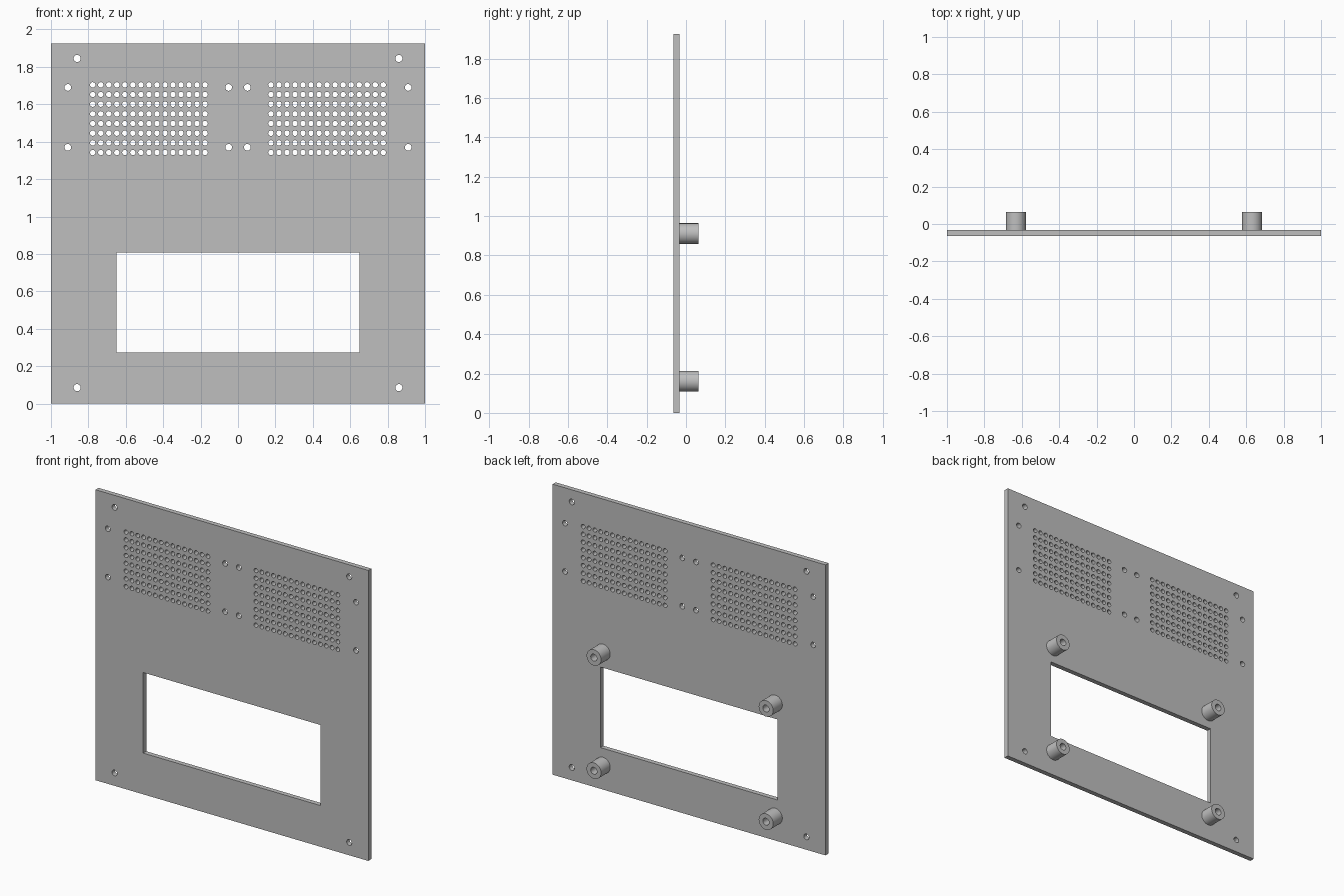
import bpy, bmesh, math

cube = bpy.data.objects.get("Cube")
if cube:
    bpy.data.objects.remove(cube, do_unlink=True)

grey = bpy.data.materials.new("plain_grey")
grey.use_nodes = True
colour = (0.52, 0.52, 0.52, 1)
grey.diffuse_color = colour
grey.node_tree.nodes["Principled BSDF"].inputs["Base Color"].default_value = colour

FRONT, BACK, TIP = -0.064, -0.032, 0.064


def circle(x, z, r, n):
    return [(x + r * math.cos(math.tau * i / n), z + r * math.sin(math.tau * i / n))
            for i in range(n)]


def rect(x0, x1, z0, z1):
    return [(x0, z0), (x1, z0), (x1, z1), (x0, z1)]


def plate(name, outlines, y0, y1):
    """Extrude nested closed outlines, drawn in x and z, from y0 to y1."""
    curve = bpy.data.curves.new(name, 'CURVE')
    curve.dimensions = '2D'
    curve.fill_mode = 'BOTH'
    curve.extrude = (y1 - y0) / 2
    for points in outlines:
        spline = curve.splines.new('POLY')
        spline.points.add(len(points) - 1)
        for p, (x, z) in zip(spline.points, points):
            p.co = (x, z, 0, 1)
        spline.use_cyclic_u = True
    obj = bpy.data.objects.new(name, curve)
    bpy.context.collection.objects.link(obj)
    bpy.ops.object.select_all(action='DESELECT')
    obj.select_set(True)
    bpy.context.view_layer.objects.active = obj
    obj.rotation_euler.x = math.pi / 2
    obj.location.y = (y0 + y1) / 2
    bpy.ops.object.convert(target='MESH')
    bpy.ops.object.transform_apply(location=True, rotation=True, scale=True)
    # Weld the caps to the walls
    bm = bmesh.new()
    bm.from_mesh(obj.data)
    bmesh.ops.remove_doubles(bm, verts=bm.verts, dist=1e-5)
    bmesh.ops.recalc_face_normals(bm, faces=bm.faces)
    bm.to_mesh(obj.data)
    bm.free()
    obj.data.materials.clear()
    obj.data.materials.append(grey)
    bpy.ops.object.shade_smooth_by_angle(angle=math.radians(35))
    return obj


# Panel outline and display window
outlines = [rect(-1, 1, 0, 1.925), rect(-0.65, 0.65, 0.273, 0.807)]

for side in (-1, 1):
    # Corner mounting holes
    for z in (0.085, 1.845):
        outlines.append(circle(side * 0.86, z, 0.019, 20))
    # Speaker mounting holes
    for x in (0.05, 0.91):
        for z in (1.37, 1.69):
            outlines.append(circle(side * x, z, 0.018, 20))
    # Speaker grille
    for col in range(15):
        for row in range(8):
            outlines.append(circle(side * (0.176 + col * 0.0429),
                                   1.342 + row * 0.0517, 0.0145, 16))

plate("front_panel", outlines, FRONT, BACK)

# Hollow standoffs on the back
for side, label in ((-1, "right"), (1, "left")):
    for z, level in ((0.161, "lower"), (0.911, "upper")):
        x = side * 0.631
        plate(f"{level}_{label}_standoff",
              [circle(x, z, 0.053, 40), circle(x, z, 0.023, 24)], BACK, TIP)
